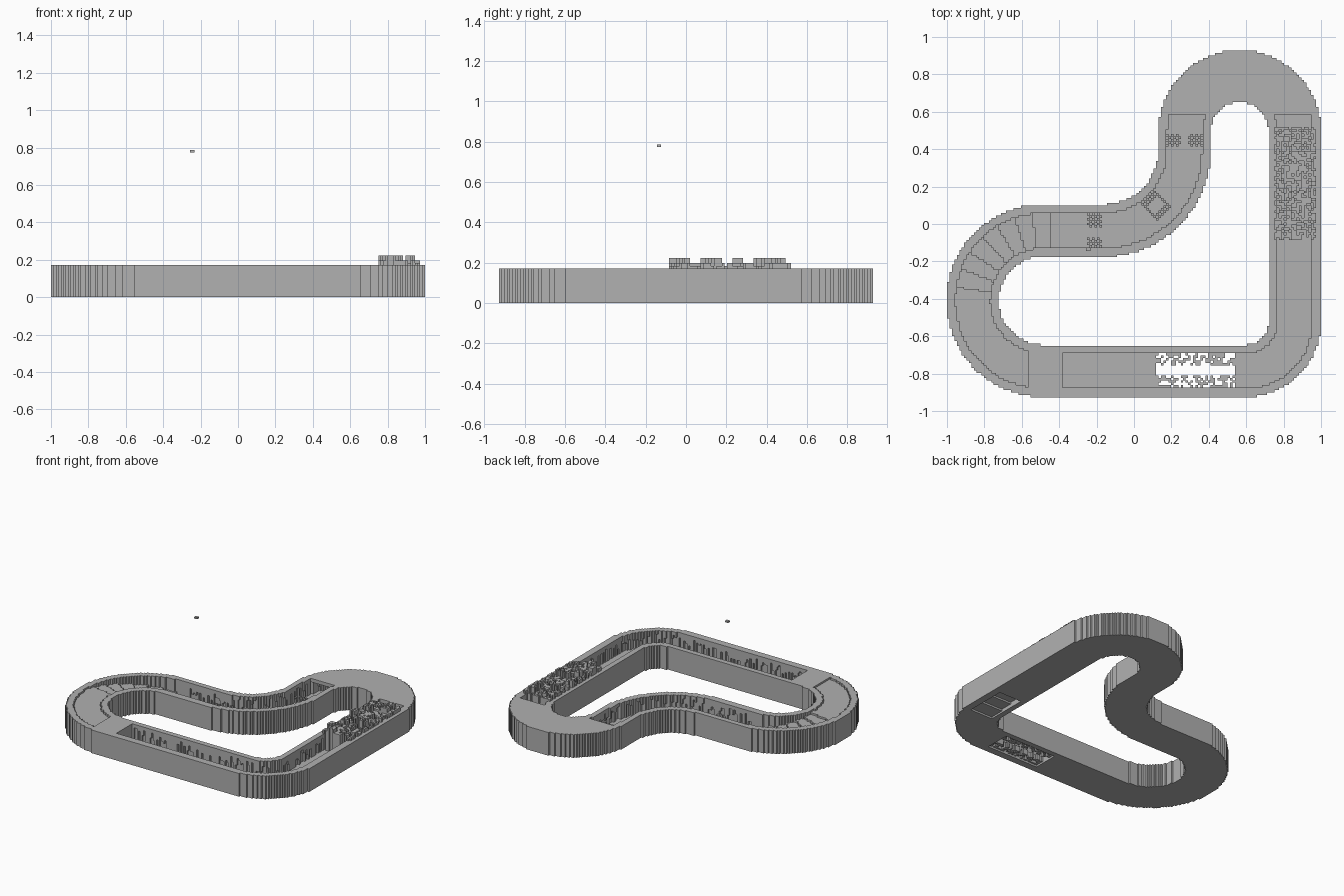
import bpy, math, random

random.seed(4)
if "Cube" in bpy.data.objects:
    bpy.data.objects.remove(bpy.data.objects["Cube"], do_unlink=True)

# One flat grey for the whole circuit
grey = bpy.data.materials.new("stone grey")
grey.use_nodes = True
colour = (0.44, 0.44, 0.44, 1)
grey.diffuse_color = colour
grey.node_tree.nodes["Principled BSDF"].inputs["Base Color"].default_value = colour

NX, NY = 152, 141
V = 2 / NX
HALF, LANE = 0.14, 0.0925
RIM, FLOOR = 13, 4

# Centre line: straights (start, end) and arcs (centre, radius, side signs)
STRAIGHTS = [((-0.4875, -0.785), (0.6, -0.785)), ((0.86, -0.525), (0.86, 0.495)),
             ((0.27, 0.395), (0.27, 0.495)), ((-0.4875, -0.035), (-0.16, -0.035))]
ARCS = [((0.6, -0.525), 0.26, 1, -1), ((0.565, 0.495), 0.295, 0, 1),
        ((-0.16, 0.395), 0.43, 1, -1), ((-0.4875, -0.41), 0.375, -1, 0)]


def centre_distance(x, y):
    best = 9
    for (ax, ay), (bx, by) in STRAIGHTS:
        if ay == by and ax <= x <= bx:
            best = min(best, abs(y - ay))
        elif ax == bx and ay <= y <= by:
            best = min(best, abs(x - ax))
    for (cx, cy), r, sx, sy in ARCS:
        if (x - cx) * sx >= 0 and (y - cy) * sy >= 0:
            best = min(best, abs(math.hypot(x - cx, y - cy) - r))
    return best


def ramp_height(x, y):
    """Steps climbing round the left bend, or None away from it."""
    cx, cy = ARCS[3][0]
    if x > -0.45 or y > 0.1:
        return None
    if x > cx:
        run = -0.45 - x if y > cy else 1
    else:
        run = 0.0375 + 0.375 * ((math.atan2(y - cy, x - cx) - math.pi / 2) % math.tau)
    return min(RIM - 1, FLOOR + 1 + int(run / 0.081))


def inside(x, y, box):
    return box[0] <= x <= box[1] and box[2] <= y <= box[3]


cells = {}


def fill(i, j, low, high, part):
    for k in range(low, high):
        cells[i, j, k] = part


GRATE = (0.12, 0.54, -0.88, -0.69)
UNDER_STEPS = (0.76, 0.96, -0.57, -0.27)
DEBRIS = (0.745, 0.975, -0.08, 0.52)
POSTS = [(-0.21, 0.02), (-0.21, -0.10), (0.21, 0.45), (0.33, 0.45)]
debris_top = {}

for i in range(NX):
    for j in range(NY):
        x, y = -1 + (i + 0.5) * V, (j + 0.5 - NY / 2) * V
        d = centre_distance(x, y)
        if d > HALF:
            continue
        ramp = ramp_height(x, y)
        jump = y < -0.6 and -0.565 < x < -0.38
        # Raised walls with ragged niches under the rim, and the solid jump block
        if d > LANE or jump:
            niche = d < LANE + V and not jump and ramp is None and random.random() < 0.5
            if niche:
                fill(i, j, 0, FLOOR, "track_walls")
                fill(i, j, random.randint(FLOOR + 3, RIM - 2), RIM, "track_walls")
            else:
                fill(i, j, 0, RIM, "track_walls")
        # Stepped ramp round the left bend
        elif ramp is not None:
            fill(i, j, 0, ramp, "ramp")
        # Open floor grate with a clear middle slot
        elif inside(x, y, GRATE):
            if abs(y + 0.785) > 0.026 and random.random() < 0.55:
                fill(i, j, 1, FLOOR, "floor_grate")
        # Floor hollowed in steps from below
        elif inside(x, y, UNDER_STEPS):
            fill(i, j, 1 + int((y + 0.57) / 0.1) % 3, FLOOR, "lane_floor")
        else:
            fill(i, j, 0, FLOOR, "lane_floor")
        # Tunnel roof over the top bend
        if y > 0.58 and d <= LANE + V:
            fill(i, j, RIM - 2, RIM, "tunnel_roof")
        # Chequered posts and diamond on the lane
        near_post = any(max(abs(x - px), abs(y - py)) < 0.034 for px, py in POSTS)
        diamond = 0.045 < abs(x - 0.12) + abs(y - 0.1) < 0.085
        if (near_post or diamond) and (i + j) % 2:
            fill(i, j, FLOOR, FLOOR + 2, "lane_markers")
        # Rough scattered blocks over the right straight
        if inside(x, y, DEBRIS):
            block = (i // 4, j // 4)
            top = debris_top.setdefault(block, random.choice((14, 14, 15, 15, 17)))
            if random.random() < 0.6:
                fill(i, j, FLOOR, top, "scattered_blocks")

# Outward quads, one per exposed cell side
SIDES = []
for axis in range(3):
    for sign in (0, 1):
        corners = []
        for a, b in ((0, 0), (1, 0), (1, 1), (0, 1)):
            c = [0, 0, 0]
            c[axis], c[(axis + 1) % 3], c[(axis + 2) % 3] = sign, a, b
            corners.append(c)
        step = [0, 0, 0]
        step[axis] = 2 * sign - 1
        SIDES.append((step, corners if sign else corners[::-1]))


def build_part(name):
    index, verts, faces = {}, [], []
    for (i, j, k), part in cells.items():
        if part != name:
            continue
        for (sx, sy, sz), corners in SIDES:
            if (i + sx, j + sy, k + sz) in cells:
                continue
            face = []
            for a, b, c in corners:
                key = (i + a, j + b, k + c)
                if key not in index:
                    index[key] = len(verts)
                    verts.append((key[0] * V - 1, (key[1] - NY / 2) * V, key[2] * V))
                face.append(index[key])
            faces.append(face)
    mesh = bpy.data.meshes.new(name)
    mesh.from_pydata(verts, [], faces)
    mesh.materials.append(grey)
    bpy.context.collection.objects.link(bpy.data.objects.new(name, mesh))


for part_name in sorted(set(cells.values())):
    build_part(part_name)

# Small block hovering above the circuit
bpy.ops.mesh.primitive_cube_add(size=1, location=(-0.245, -0.135, 0.78))
hover = bpy.context.object
hover.name = "hovering_block"
hover.scale = (0.024, 0.02, 0.012)
hover.data.materials.append(grey)
